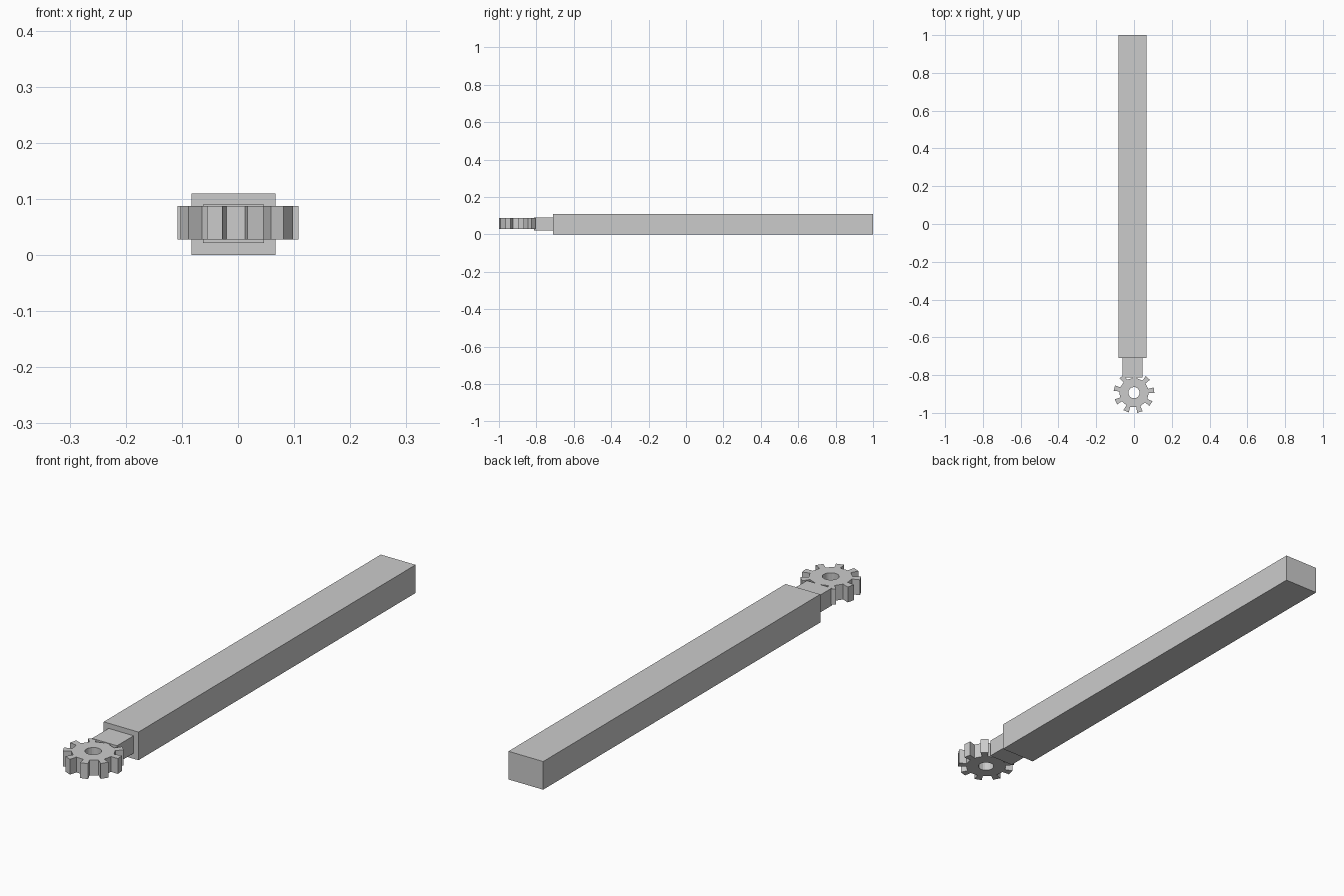
import bpy, bmesh
from math import sin, cos, radians

if "Cube" in bpy.data.objects:
    bpy.data.objects.remove(bpy.data.objects["Cube"])


def box(name, x0, x1, y0, y1, z0, z1):
    bm = bmesh.new()
    bmesh.ops.create_cube(bm, size=1)
    for v in bm.verts:
        v.co = ((x0 + x1) / 2 + v.co.x * (x1 - x0),
                (y0 + y1) / 2 + v.co.y * (y1 - y0),
                (z0 + z1) / 2 + v.co.z * (z1 - z0))
    return finish(name, bm)


def finish(name, bm):
    bmesh.ops.recalc_face_normals(bm, faces=bm.faces)
    mesh = bpy.data.meshes.new(name)
    bm.to_mesh(mesh)
    bm.free()
    ob = bpy.data.objects.new(name, mesh)
    bpy.context.collection.objects.link(ob)
    return ob


def gear(name, cy, z0, z1, teeth, r_hole, r_root, r_tip, half, phase):
    bm = bmesh.new()
    angles = [radians(phase + i * 360 / teeth + s * half)
              for i in range(teeth) for s in (-1, 1)]

    def ring(r):
        return [bm.verts.new((r * cos(a), cy + r * sin(a), z0)) for a in angles]

    hole, root, tip = ring(r_hole), ring(r_root), ring(r_tip)
    n = len(angles)
    for i in range(n):
        j = (i + 1) % n
        bm.faces.new((hole[i], root[i], root[j], hole[j]))
        if i % 2 == 0:
            bm.faces.new((root[i], tip[i], tip[j], root[j]))
    # thicken the flat outline
    res = bmesh.ops.extrude_face_region(bm, geom=bm.faces[:], use_keep_orig=True)
    top = [g for g in res["geom"] if isinstance(g, bmesh.types.BMVert)]
    bmesh.ops.translate(bm, verts=top, vec=(0, 0, z1 - z0))
    # drop stray tip-to-nothing vertices, if any
    bmesh.ops.delete(bm, geom=[v for v in bm.verts if not v.link_faces], context='VERTS')
    return finish(name, bm)


# long rectangular handle
box("handle", -0.083, 0.067, -0.71, 1.0, 0.0, 0.11)
# short neck joining handle and gear
box("neck", -0.062, 0.046, -0.812, -0.71, 0.022, 0.09)
# nine-toothed wheel with a centre hole
gear("gear", -0.893, 0.028, 0.088, 9, 0.03, 0.078, 0.108, 8, 7)
